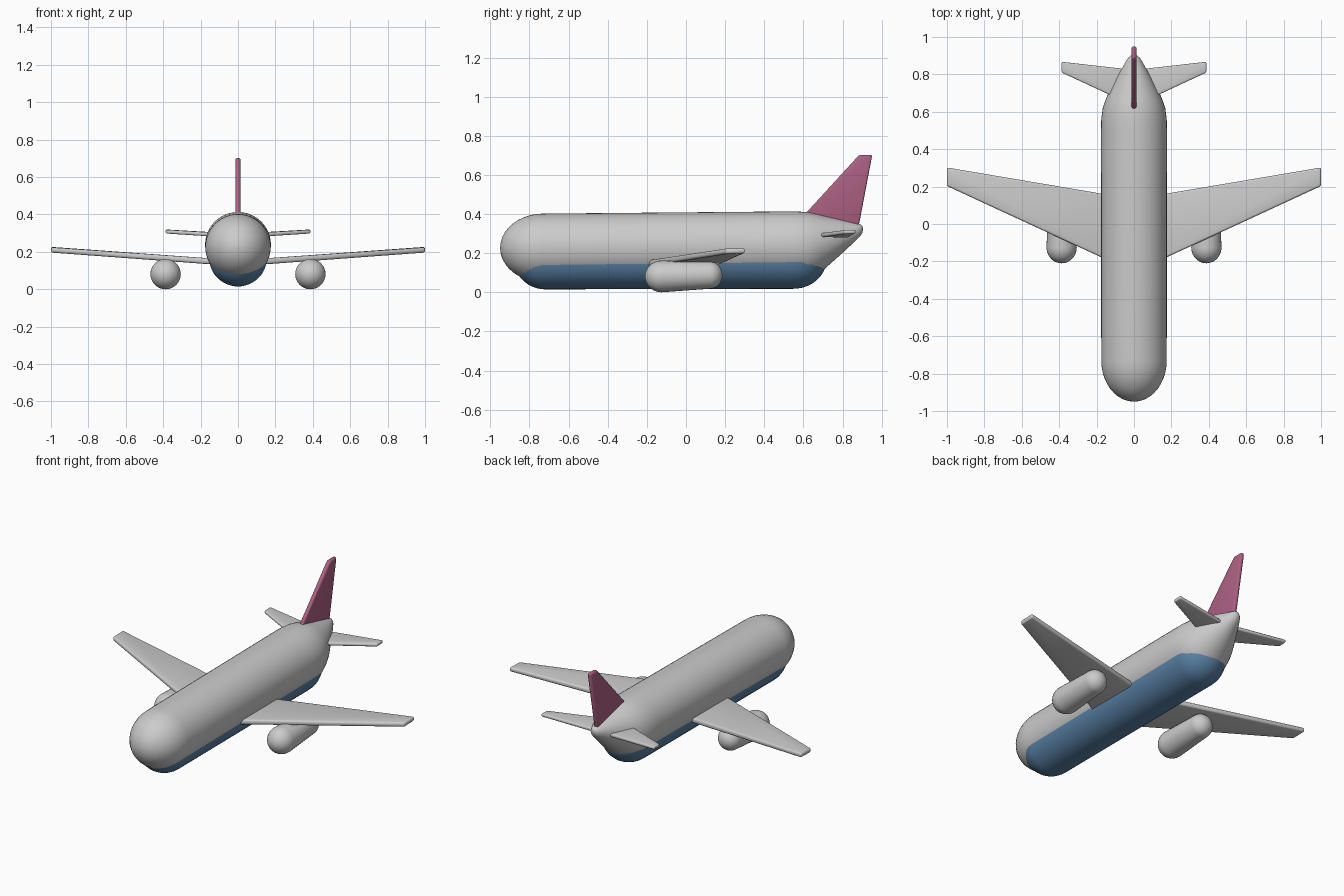
import bpy
import bmesh
from math import sin, cos, pi, radians

if "Cube" in bpy.data.objects:
    bpy.data.objects.remove(bpy.data.objects["Cube"])


def make_object(name, bm, angle=60, colour=None, mirror=False, bevel=0):
    bmesh.ops.recalc_face_normals(bm, faces=bm.faces)
    mesh = bpy.data.meshes.new(name)
    bm.to_mesh(mesh)
    bm.free()
    obj = bpy.data.objects.new(name, mesh)
    bpy.context.collection.objects.link(obj)
    bpy.ops.object.select_all(action='DESELECT')
    obj.select_set(True)
    bpy.context.view_layer.objects.active = obj
    if bevel:
        mod = obj.modifiers.new("Rounded", 'BEVEL')
        mod.width = bevel
        mod.segments = 3
        bpy.ops.object.modifier_apply(modifier=mod.name)
    bpy.ops.object.shade_smooth_by_angle(angle=radians(angle))
    if mirror:
        obj.modifiers.new("Mirror", 'MIRROR').use_mirror_merge = False
    if colour:
        mat = bpy.data.materials.new(name + "_paint")
        mat.diffuse_color = colour
        mat.use_nodes = True
        mat.node_tree.nodes["Principled BSDF"].inputs["Base Color"].default_value = mat.diffuse_color
        mesh.materials.append(mat)
    return obj


def dome(y, depth, z, r, front, steps=10):
    """Stations (y, z, half width, half height) of a rounded end."""
    angles = [pi / 2 * (i + 0.15) / steps for i in range(steps)]
    if front:
        return [(y - depth * cos(a), z, r * sin(a), r * sin(a)) for a in angles]
    return [(y + depth * cos(a), z, r * sin(a), r * sin(a)) for a in reversed(angles)]


def loft(name, stations, x=0, sides=48, **options):
    """Skin elliptical rings along y."""
    bm = bmesh.new()
    rings = []
    for y, z, w, h in stations:
        rings.append([bm.verts.new((x + w * cos(2 * pi * i / sides), y,
                                    z + h * sin(2 * pi * i / sides)))
                      for i in range(sides)])
    for a, b in zip(rings, rings[1:]):
        for i in range(sides):
            j = (i + 1) % sides
            bm.faces.new((a[i], a[j], b[j], b[i]))
    bm.faces.new(rings[0])
    bm.faces.new(rings[-1])
    return make_object(name, bm, **options)


def panel(name, outline, offset, **options):
    """Four-cornered slab, thickened either way along the offset axis.
    Each outline entry is (x, y, z, half thickness)."""
    bm = bmesh.new()
    sheets = []
    for s in (-1, 1):
        sheets.append([bm.verts.new((x + s * t * offset[0], y, z + s * t * offset[1]))
                       for x, y, z, t in outline])
    low, high = sheets
    bm.faces.new(low)
    bm.faces.new(high)
    for i in range(4):
        j = (i + 1) % 4
        bm.faces.new((low[i], low[j], high[j], high[i]))
    return make_object(name, bm, angle=40, **options)


# Fuselage: round nose, straight tube, upswept tail
loft("fuselage", dome(-0.73, 0.22, 0.227, 0.175, True) + [
    (-0.73, 0.227, 0.175, 0.175), (0.50, 0.238, 0.176, 0.175),
    (0.56, 0.238, 0.175, 0.175), (0.62, 0.239, 0.167, 0.171),
    (0.66, 0.244, 0.154, 0.158), (0.70, 0.252, 0.137, 0.140),
    (0.80, 0.285, 0.083, 0.084), (0.87, 0.309, 0.043, 0.043),
    (0.89, 0.317, 0.030, 0.031), (0.90, 0.321, 0.018, 0.020),
    (0.905, 0.323, 0.004, 0.005)])

# Blue belly fairing
loft("belly", dome(-0.72, 0.16, 0.17, 0.155, True) + [
    (-0.72, 0.17, 0.155, 0.155), (0.55, 0.173, 0.155, 0.155)] +
    dome(0.55, 0.17, 0.173, 0.155, False), colour=(0.10, 0.22, 0.38, 1))

# Engines under the wings
loft("engines", dome(-0.125, 0.085, 0.081, 0.081, True) + [
    (-0.125, 0.081, 0.081, 0.081), (0.12, 0.088, 0.070, 0.070)] +
    dome(0.12, 0.066, 0.088, 0.070, False), x=0.387, sides=32, mirror=True)

# Swept main wings
panel("wings", [(0.03, -0.245, 0.141, 0.016), (1.0, 0.203, 0.21, 0.014),
                (1.0, 0.302, 0.213, 0.014), (0.03, 0.138, 0.141, 0.016)],
      (0, 1), mirror=True, bevel=0.011)

# Tailplane
panel("tailplane", [(0.01, 0.635, 0.285, 0.011), (0.387, 0.81, 0.308, 0.010),
                    (0.387, 0.867, 0.310, 0.010), (0.01, 0.825, 0.287, 0.011)],
      (0, 1), mirror=True, bevel=0.008)

# Tail fin
panel("tail_fin", [(0, 0.595, 0.385, 0.013), (0, 0.885, 0.702, 0.013),
                   (0, 0.952, 0.702, 0.013), (0, 0.882, 0.335, 0.013)],
      (1, 0), colour=(0.42, 0.12, 0.23, 1), bevel=0.010)
